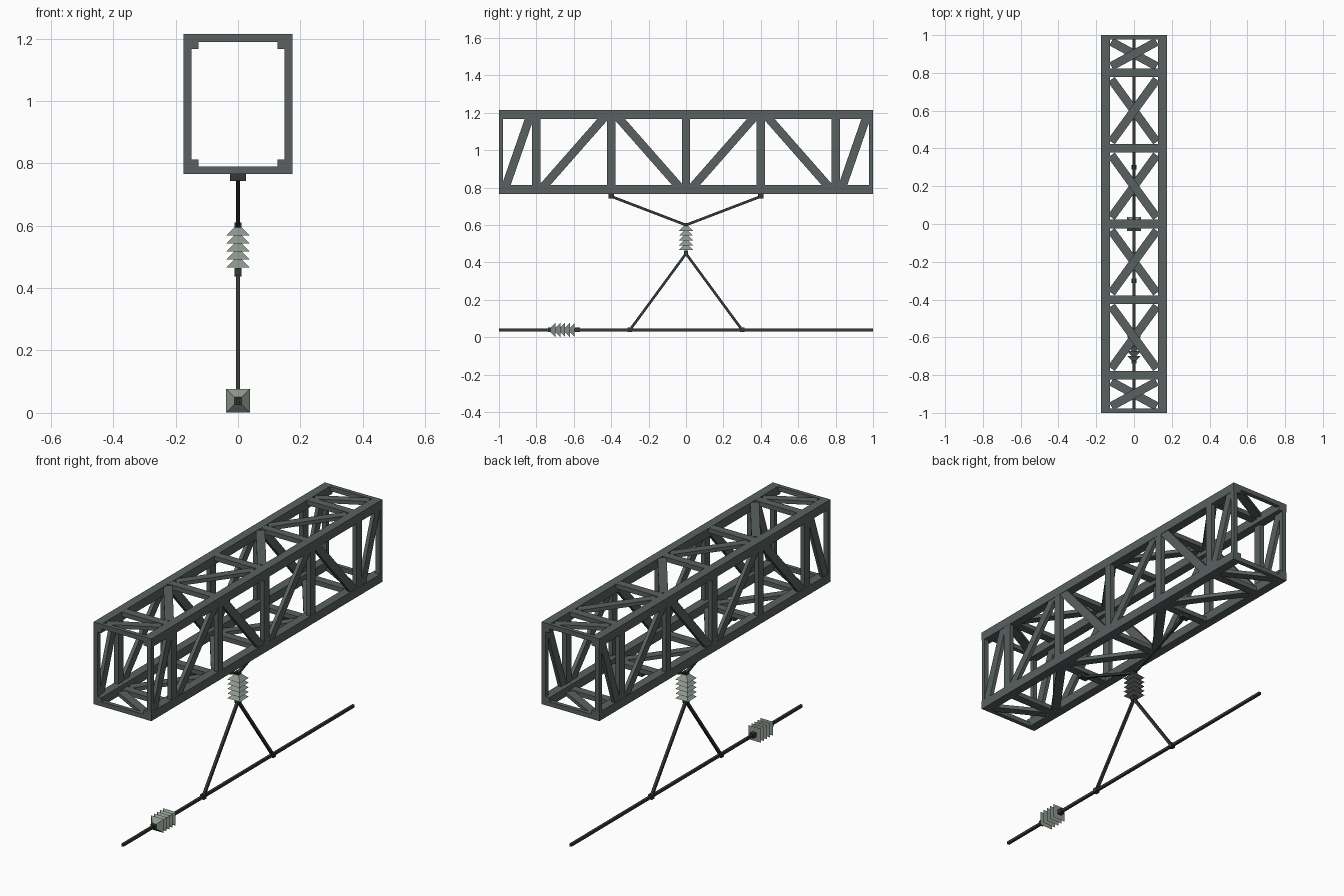
import bpy, bmesh, math
from mathutils import Vector, Matrix

if "Cube" in bpy.data.objects:
    bpy.data.objects.remove(bpy.data.objects["Cube"])


def material(name, rgb):
    m = bpy.data.materials.new(name)
    m.diffuse_color = (*rgb, 1)
    m.use_nodes = True
    m.node_tree.nodes["Principled BSDF"].inputs["Base Color"].default_value = m.diffuse_color
    return m


STEEL = material("grey steel", (0.10, 0.12, 0.115))
CABLE = material("dark cable", (0.035, 0.04, 0.04))
CERAMIC = material("pale insulator", (0.27, 0.31, 0.27))


def finish(bm, name, mat):
    bmesh.ops.recalc_face_normals(bm, faces=bm.faces)
    me = bpy.data.meshes.new(name)
    bm.to_mesh(me)
    bm.free()
    me.materials.append(mat)
    ob = bpy.data.objects.new(name, me)
    bpy.context.collection.objects.link(ob)
    return ob


def block(bm, c, size):
    bmesh.ops.create_cube(bm, size=1, matrix=Matrix.Translation(c) @ Matrix.Diagonal((*size, 1)))


def bar(bm, a, b, width, depth, flat):
    """Square-ended bar from a to b; depth is measured along the flat axis."""
    a, b, n = Vector(a), Vector(b), Vector(flat)
    d = (b - a).normalized()
    s = n.cross(d)
    rot = Matrix((s, n, d)).transposed().to_4x4()
    bmesh.ops.create_cube(bm, size=1, matrix=Matrix.Translation((a + b) / 2) @ rot
                          @ Matrix.Diagonal((width, depth, (b - a).length, 1)))


W, Z0, Z1 = 0.175, 0.765, 1.215   # truss half width, bottom, top
C, T, B = 0.048, 0.025, 0.045     # chord size, web thickness, web width
ZM = (Z0 + Z1) / 2
stations = [-1, -0.8, -0.4, 0, 0.4, 0.8, 1]

# four long corner chords
bm = bmesh.new()
for x in (-1, 1):
    for z in (Z0 + C / 2, Z1 - C / 2):
        block(bm, (x * (W - C / 2), 0, z), (C, 2, C))
finish(bm, "truss_chords", STEEL)

# upright posts and cross members at every station (half width at the ends)
posts, cross = bmesh.new(), bmesh.new()
for y in stations:
    w = B / 2 if abs(y) == 1 else B
    yc = y * (1 - B / 4) if abs(y) == 1 else y
    for x in (-1, 1):
        block(posts, (x * (W - T / 2 - 0.0005), yc, ZM), (T, w, Z1 - Z0 - 0.04))
    for z in (Z0 + T / 2 + 0.0005, Z1 - T / 2 - 0.0005):
        block(cross, (0, yc, z), (2 * W - 0.04, w, T))
finish(posts, "truss_posts", STEEL)
finish(cross, "truss_cross_members", STEEL)

# diagonal braces on the sides, top and bottom
side, flat = bmesh.new(), bmesh.new()
side_dir = [1, 1, -1, 1, -1, 1]
top_dir = [1, -1, 1, -1, 1, 1]
for i in range(6):
    y0, y1 = stations[i] + 0.035, stations[i + 1] - 0.035
    h, k = side_dir[i] * (Z1 - Z0 - 0.075) / 2, top_dir[i] * (W - 0.055)
    for x in (-1, 1):
        xp = x * (W - T / 2)
        bar(side, (xp, y0, ZM - h), (xp, y1, ZM + h), B, T * 0.8, (1, 0, 0))
    for z, s in ((Z1 - T / 2, 1), (Z0 + T / 2, -1)):
        bar(flat, (-k * s, y0, z), (k * s, y1, z), B, T * 0.8, (0, 0, 1))
finish(side, "truss_side_diagonals", STEEL)
finish(flat, "truss_top_and_bottom_diagonals", STEEL)

# hanger brackets below the truss
bm = bmesh.new()
for y in (-0.4, 0.4):
    block(bm, (0, y, 0.755), (0.05, 0.03, 0.024))
finish(bm, "hanger_brackets", CABLE)

# cables: hanging pair, lower pair, contact wire
R, ZW = 0.014, 0.039
bm = bmesh.new()
for s in (-1, 1):
    bar(bm, (0, s * 0.4, 0.753), (0, 0, 0.6), R, R, (1, 0, 0))
finish(bm, "upper_hanger_cables", CABLE)
bm = bmesh.new()
for s in (-1, 1):
    bar(bm, (0, 0, 0.447), (0, s * 0.3, ZW), R, R, (1, 0, 0))
finish(bm, "lower_hanger_cables", CABLE)
bm = bmesh.new()
bar(bm, (0, -1, ZW), (0, 1, ZW), R, R, (1, 0, 0))
finish(bm, "contact_wire", CABLE)
bm = bmesh.new()
for s in (-1, 1):
    block(bm, (0, s * 0.3, ZW), (0.024, 0.024, 0.024))
finish(bm, "wire_clamps", CABLE)


# insulators: five stacked square pyramids between two end caps
def insulator(name, mtx):
    sheds, caps = bmesh.new(), bmesh.new()
    for i in range(5):
        m = Matrix.Translation((0, 0, -0.045 + i * 0.0257)) @ Matrix.Rotation(math.pi / 4, 4, 'Z')
        bmesh.ops.create_cone(sheds, cap_ends=True, segments=4, radius1=0.038 * math.sqrt(2),
                              radius2=0.012 * math.sqrt(2), depth=0.026, matrix=m)
    for z in (-0.073, 0.073):
        block(caps, (0, 0, z), (0.024, 0.024, 0.026))
    finish(sheds, name + "_sheds", CERAMIC).matrix_world = mtx
    finish(caps, name + "_caps", CABLE).matrix_world = mtx


insulator("hanging_insulator", Matrix.Translation((0, 0, 0.524)))
insulator("wire_insulator", Matrix.Translation((0, -0.653, ZW)) @ Matrix.Rotation(math.pi / 2, 4, 'X'))
